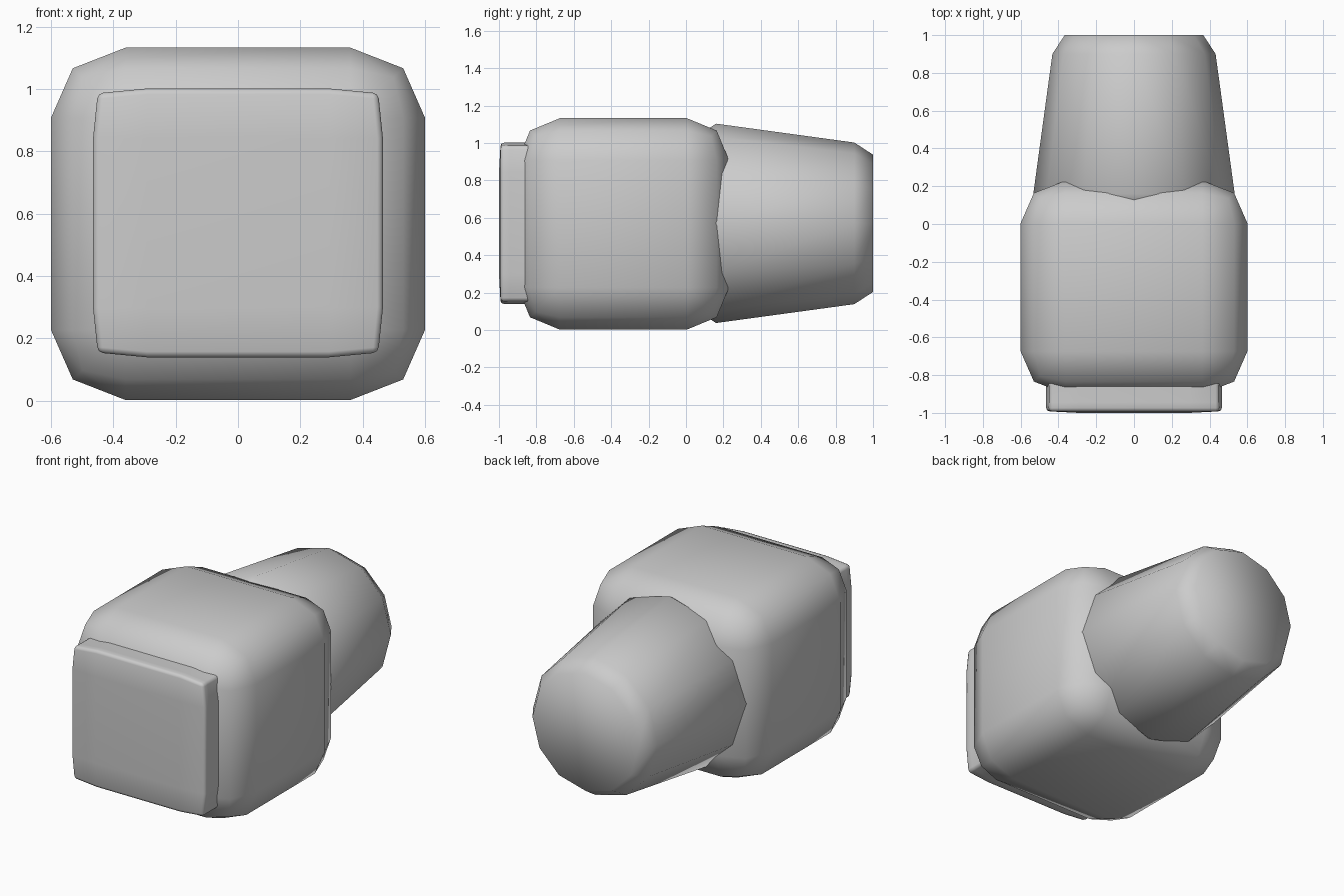
import bpy, bmesh, math
from mathutils import Vector

cube = bpy.data.objects.get("Cube")
if cube:
    bpy.data.objects.remove(cube, do_unlink=True)

GREY = (0.6, 0.6, 0.6, 1.0)
grey = bpy.data.materials.new("plain grey")
grey.use_nodes = True
grey.diffuse_color = GREY
grey.node_tree.nodes["Principled BSDF"].inputs["Base Color"].default_value = GREY


def finish(name, bm, location):
    """Turn a bmesh into a smooth grey object."""
    bmesh.ops.recalc_face_normals(bm, faces=bm.faces)
    mesh = bpy.data.meshes.new(name)
    bm.to_mesh(mesh)
    bm.free()
    mesh.materials.append(grey)
    mesh.polygons.foreach_set("use_smooth", [True] * len(mesh.polygons))
    obj = bpy.data.objects.new(name, mesh)
    obj.location = location
    bpy.context.collection.objects.link(obj)
    return obj


# Main body: cube with wide two-step rounded edges, slightly widened
bm = bmesh.new()
bmesh.ops.create_cube(bm, size=1.13)
bmesh.ops.bevel(bm, geom=bm.edges[:], offset=0.225, segments=2,
                profile=0.5, affect='EDGES')
bmesh.ops.scale(bm, vec=(1.062, 1, 1), verts=bm.verts)
finish("body", bm, (0, -0.335, 0.567))

# Front plate: slab whose outline bulges slightly, with a narrow edge bevel
bm = bmesh.new()
bmesh.ops.create_cube(bm, size=2)
bmesh.ops.subdivide_edges(bm, edges=bm.edges[:], cuts=2, use_grid_fill=True)
half = Vector((0.465, 0.1, 0.431))
for v in bm.verts:
    rim = [abs(c) > 0.9 for c in v.co]
    sides = rim[0] and rim[2]
    u = [math.copysign(1.0 if r else 0.63, c) for r, c in zip(rim, v.co)]
    y = u[1] * half.y if rim[1] else u[1] * 0.07
    if rim[1] and (rim[0] or rim[2]):
        y -= math.copysign(0.008, y)
    inset = 0.015 if sides else 0.0
    v.co = (u[0] * (half.x - inset), y, u[2] * (half.z - inset))
sharp = [e for e in bm.edges if e.calc_face_angle(0) > math.radians(50)]
bmesh.ops.bevel(bm, geom=sharp, offset=0.018, segments=2, profile=0.5,
                affect='EDGES')
finish("front_plate", bm, (0, -0.9, 0.57))

# Rear barrel: twelve-sided taper with chamfered ends
bm = bmesh.new()
SIDES = 12
rings = []
for y, r in [(0.06, 0.465), (0.16, 0.533), (0.9, 0.432), (1.0, 0.367)]:
    angles = [math.tau * i / SIDES for i in range(SIDES)]
    rings.append([bm.verts.new((r * math.cos(a), y, r * math.sin(a)))
                  for a in angles])
for lower, upper in zip(rings, rings[1:]):
    for i in range(SIDES):
        j = (i + 1) % SIDES
        bm.faces.new((lower[i], lower[j], upper[j], upper[i]))
bm.faces.new(rings[0])
bm.faces.new(rings[-1])
finish("rear_barrel", bm, (0, 0, 0.57))
